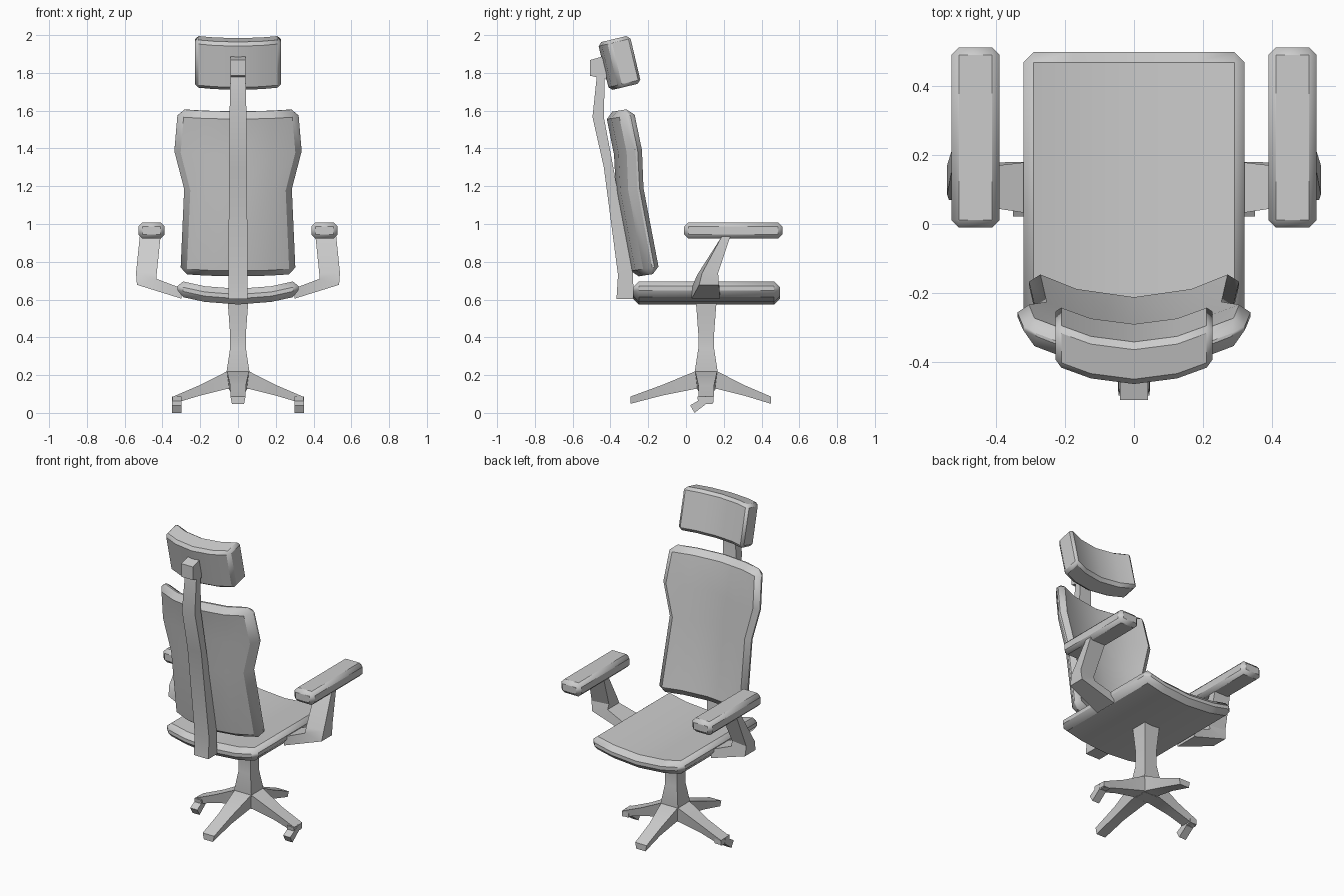
import bpy, bmesh
from math import cos, sin, radians
from mathutils import Vector

if "Cube" in bpy.data.objects:
    bpy.data.objects.remove(bpy.data.objects["Cube"])

CY = 0.107  # y of the column axis


def finish(name, bm, bevel=0):
    bmesh.ops.recalc_face_normals(bm, faces=bm.faces)
    me = bpy.data.meshes.new(name)
    bm.to_mesh(me)
    bm.free()
    ob = bpy.data.objects.new(name, me)
    bpy.context.collection.objects.link(ob)
    if bevel:
        m = ob.modifiers.new("edge_chamfer", 'BEVEL')
        m.width, m.segments = bevel, 1
        m.limit_method, m.angle_limit = 'ANGLE', radians(45)
    bpy.ops.object.select_all(action='DESELECT')
    ob.select_set(True)
    bpy.context.view_layer.objects.active = ob
    bpy.ops.object.shade_smooth_by_angle(angle=radians(25))
    return ob


def loft(name, rings, bevel=0):
    """Skin a row of equal-sized closed rings and cap both ends."""
    bm = bmesh.new()
    vs = [[bm.verts.new(p) for p in r] for r in rings]
    n = len(vs[0])
    for a, b in zip(vs, vs[1:]):
        for i in range(n):
            j = (i + 1) % n
            bm.faces.new((a[i], a[j], b[j], b[i]))
    bm.faces.new(vs[0])
    bm.faces.new(vs[-1])
    return finish(name, bm, bevel)


def cushion(name, rows, tilt, curve, thick, bevel):
    """Pad curved across its width; rows are (y, z, half width) of the face."""
    nrm = Vector((0, cos(tilt), sin(tilt)))
    us = (-1, -.55, 0, .55, 1)
    bm = bmesh.new()
    front, back = [], []
    for y, z, w in rows:
        f = [Vector((u * w, y, z)) + nrm * curve * u * u for u in us]
        front.append([bm.verts.new(p) for p in f])
        back.append([bm.verts.new(p - nrm * thick) for p in f])
    for g in (front, back):
        for a, b in zip(g, g[1:]):
            for i in range(len(us) - 1):
                bm.faces.new((a[i], a[i + 1], b[i + 1], b[i]))
    for e in (0, -1):
        for i in range(len(us) - 1):
            bm.faces.new((front[e][i], front[e][i + 1], back[e][i + 1], back[e][i]))
        for k in range(len(rows) - 1):
            bm.faces.new((front[k][e], front[k + 1][e], back[k + 1][e], back[k][e]))
    return finish(name, bm, bevel)


def rect(x, hx, y, hy, z):
    return [(x - hx, y - hy, z), (x + hx, y - hy, z), (x + hx, y + hy, z), (x - hx, y + hy, z)]


# Cushions
cushion("seat", [(-.28, .657, .32), (.497, .657, .32)], radians(90), .045, .083, .03)
cushion("backrest", [(-.205, .73, .305), (-.29, 1.18, .285), (-.30, 1.38, .337),
                     (-.345, 1.602, .318)], radians(9), .08, .082, .035)
cushion("headrest", [(-.285, 1.735, .227), (-.345, 1.988, .227)], radians(13.5), .055, .125, .018)

# Spine: (rear y, rear z, front y, front z, half width)
spine = [(-.368, .603, -.278, .603, .05), (-.36, .73, -.28, .73, .05),
         (-.435, 1.3, -.385, 1.3, .048), (-.495, 1.566, -.435, 1.566, .045),
         (-.472, 1.785, -.43, 1.79, .04)]
loft("spine", [[(-w, a, b), (w, a, b), (w, c, d), (-w, c, d)] for a, b, c, d, w in spine])
loft("headrest_mount", [[(-.04, -.508, z0), (.04, -.508, z0), (.04, -.42, z1), (-.04, -.42, z1)]
                        for z0, z1 in ((1.785, 1.765), (1.868, 1.893))])

for s, side in ((1, "right"), (-1, "left")):
    # Armrest pad
    loft(f"{side}_arm_pad", [rect(s * .458, .07, .25, .26, z) for z in (.922, 1.008)], .022)
    # Arm bracket: (outer x, z, y0, y1), (inner x, z, y0, y1)
    bracket = [((.30, .605, .03, .18), (.30, .66, .03, .18)),
               ((.535, .678, .07, .175), (.432, .71, .05, .165)),
               ((.54, .74, .085, .17), (.43, .74, .065, .155)),
               ((.52, .935, .19, .235), (.41, .935, .19, .235))]
    loft(f"{side}_arm_bracket", [[(s * o[0], o[2], o[1]), (s * o[0], o[3], o[1]),
                                  (s * i[0], i[3], i[1]), (s * i[0], i[2], i[1])]
                                 for o, i in bracket])
    # Foot turned down at the end of each side leg
    loft(f"{side}_foot", [[(s * .30, .065, .05), (s * .347, .065, .05),
                           (s * .347, .145, .055), (s * .30, .145, .055)],
                          [(s * .30, .06, .088), (s * .347, .06, .088),
                           (s * .347, .145, .085), (s * .30, .145, .085)]][:2])
    loft(f"{side}_foot_tip", [[(s * x, y, z) for y, z in ((.105, .088), (.022, .04), (.045, 0), (.11, .05))]
                              for x in (.30, .349)])

# Column and hub
loft("column", [rect(0, h, CY, h, z) for h, z in
                ((.055, .59), (.05, .53), (.042, .42), (.042, .34), (.06, .222), (.042, .125))])

# Four legs: direction and reach
for name, dx, dy, reach in (("right", 1, 0, .345), ("left", -1, 0, .345),
                            ("front", 0, -1, .402), ("rear", 0, 1, .343)):
    rings = []
    for r, top, bot, w in ((.02, .222, .125, .06), (.058, .22, .127, .058),
                           (reach * .58, .148, .092, .042), (reach, .086, .048, .04)):
        rings.append([(dx * r + dy * k * w, CY + dy * r + dx * k * w, z)
                      for k, z in ((-1, top), (1, top), (.8, bot), (-.8, bot))])
    loft(f"{name}_leg", rings)
